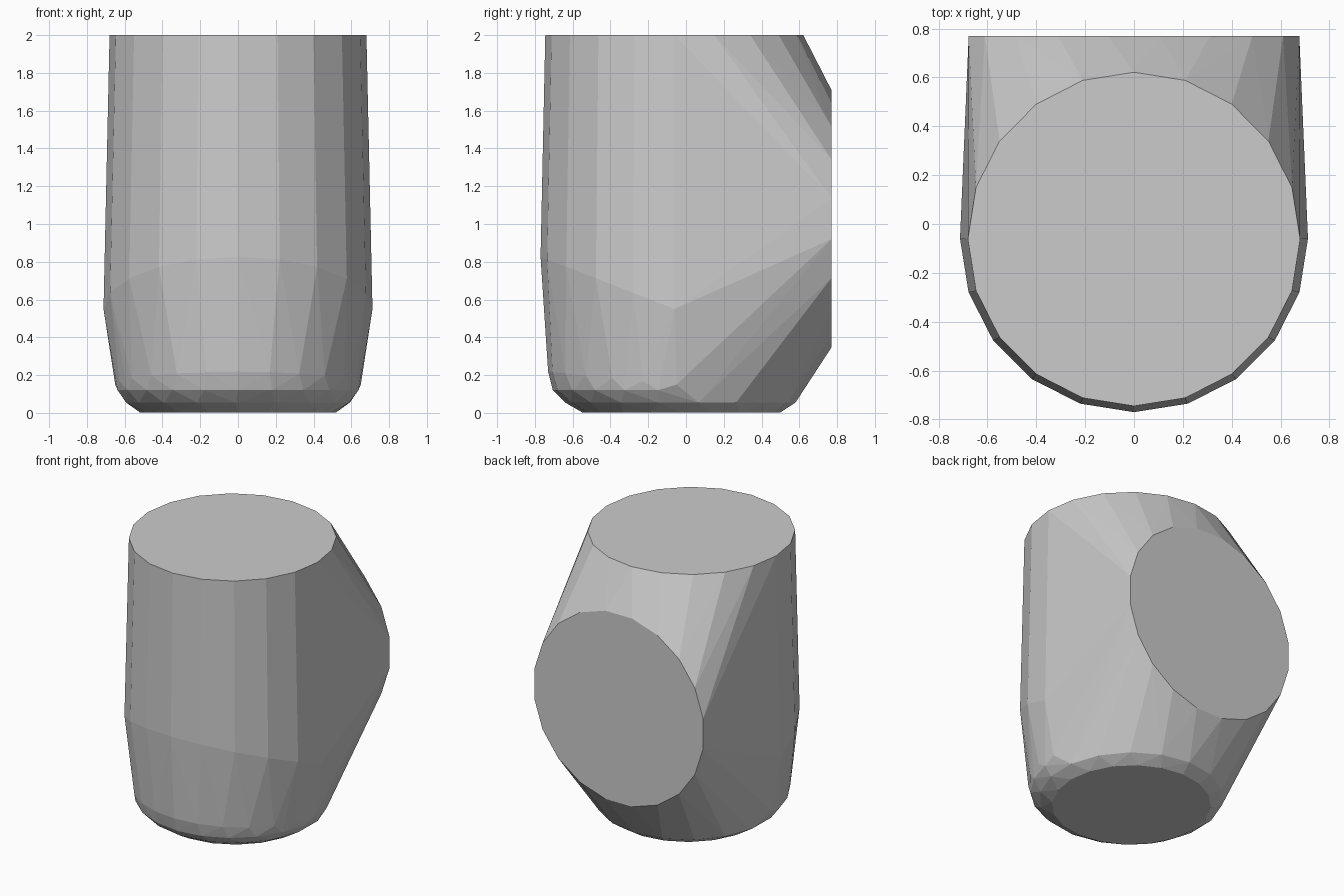
import bpy, bmesh, math

if "Cube" in bpy.data.objects:
    bpy.data.objects.remove(bpy.data.objects["Cube"])


def ring(bm, rx, ry, cy, z, slope=0.0, n=20, start=0.0, sweep=360.0):
    """Horizontal ring (or arc) of points; slope tilts it along y."""
    count = n if sweep == 360 else n + 1
    for i in range(count):
        a = math.radians(start + sweep * i / n)
        y = ry * math.sin(a)
        bm.verts.new((rx * math.cos(a), cy + y, z + slope * y))


bm = bmesh.new()

# flat top
ring(bm, 0.68, 0.683, -0.062, 2.0)
# widest belt, front half only, rising toward the front
ring(bm, 0.712, 0.71, -0.06, 0.55, slope=-0.39, n=10, start=180, sweep=180)
# shoulder of the rounded base, front half
ring(bm, 0.65, 0.68, -0.05, 0.15, slope=-0.10, n=12, start=180, sweep=180)
ring(bm, 0.645, 0.66, -0.045, 0.12, n=10, start=189, sweep=162)
# rounded lower edge and flat bottom
ring(bm, 0.60, 0.61, -0.03, 0.055, n=18, start=9)
ring(bm, 0.52, 0.525, -0.025, 0.005, n=20)

# round flat face at the back
for i in range(20):
    a = math.tau * (i + 0.5) / 20
    bm.verts.new((0.685 * math.cos(a), 0.77, 1.028 + 0.69 * math.sin(a)))

# wrap everything in one faceted skin
result = bmesh.ops.convex_hull(bm, input=bm.verts[:])
loose = {v for v in result["geom_interior"] + result["geom_unused"]
         if isinstance(v, bmesh.types.BMVert) and v.is_valid and not v.link_faces}
bmesh.ops.delete(bm, geom=list(loose), context='VERTS')
bmesh.ops.dissolve_limit(bm, angle_limit=math.radians(0.5),
                         verts=bm.verts[:], edges=bm.edges[:])
bmesh.ops.recalc_face_normals(bm, faces=bm.faces[:])

# rest on the floor
low = min(v.co.z for v in bm.verts)
for v in bm.verts:
    if v.co.z < low + 0.001:
        v.co.z = 0.003

mesh = bpy.data.meshes.new("faceted_body")
bm.to_mesh(mesh)
bm.free()
body = bpy.data.objects.new("faceted_body", mesh)
bpy.context.collection.objects.link(body)
